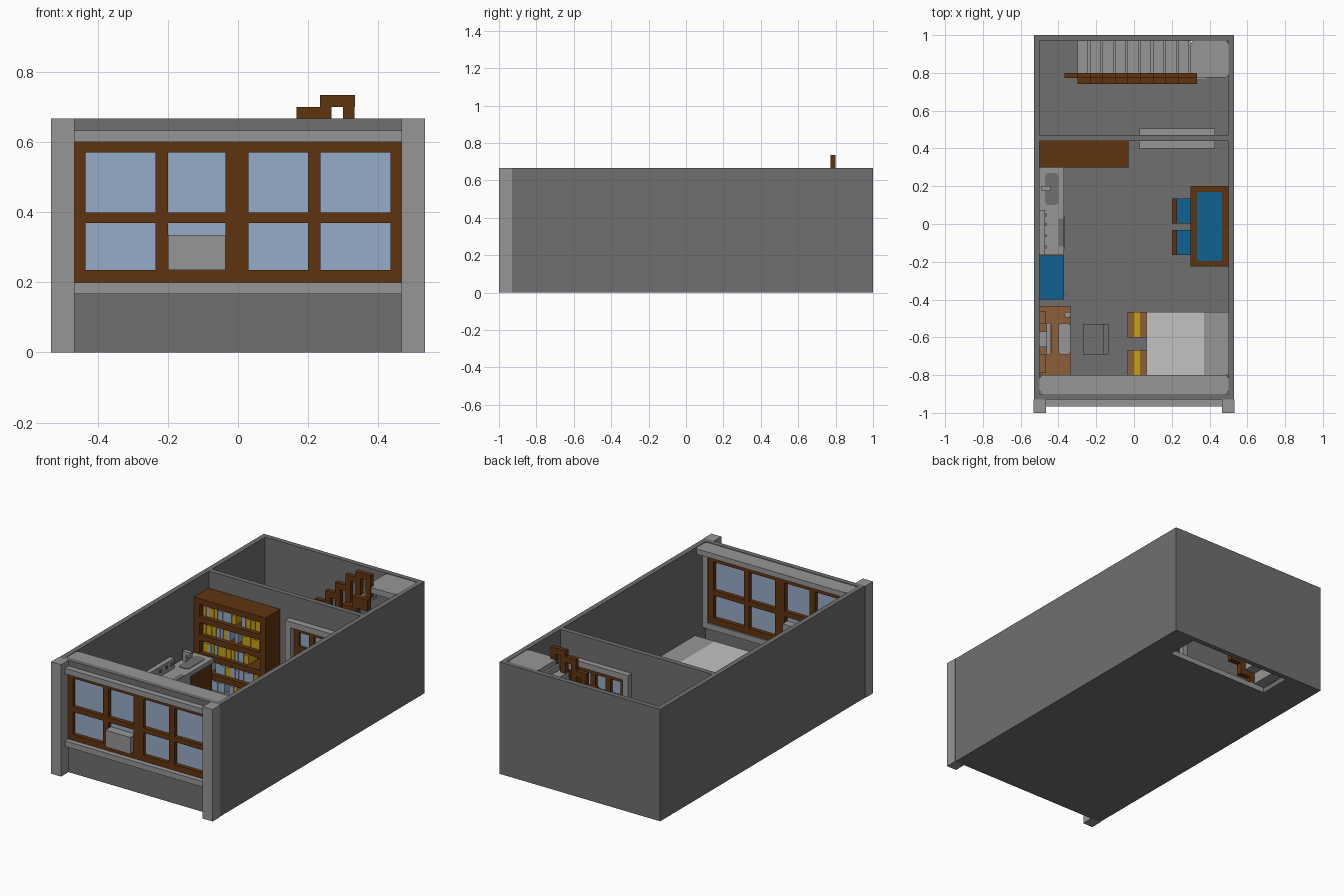
import bpy, bmesh, math, random

cube = bpy.data.objects.get("Cube")
if cube:
    bpy.data.objects.remove(cube, do_unlink=True)
random.seed(4)


def material(name, hex_code):
    def lin(v):
        v /= 255
        return v / 12.92 if v <= 0.04045 else ((v + 0.055) / 1.055) ** 2.4
    col = [lin((hex_code >> s) & 255) for s in (16, 8, 0)] + [1]
    m = bpy.data.materials.new(name)
    m.use_nodes = True
    m.diffuse_color = col
    m.node_tree.nodes["Principled BSDF"].inputs["Base Color"].default_value = col
    return m


DARK = material("dark grey", 0x707070)
LIGHT = material("light grey", 0x969696)
WOOD = material("dark wood", 0x603410)
OAK = material("light wood", 0x8C6038)
GLASS = material("pale blue", 0x95ACC8)
BLUE = material("blue", 0x0E6490)
YELLOW = material("yellow", 0xC8A010)
WHITE = material("linen", 0xC2C2C2)


def boxes(name, mat, specs, bevel=0):
    """One object from boxes given as (x0, x1, y0, y1, z0, z1); bevel rounds upright edges."""
    bm = bmesh.new()
    for x0, x1, y0, y1, z0, z1 in specs:
        vs = bmesh.ops.create_cube(bm, size=1)["verts"]
        for v in vs:
            v.co = (x1 if v.co.x > 0 else x0, y1 if v.co.y > 0 else y0, z1 if v.co.z > 0 else z0)
    if bevel:
        up = [e for e in bm.edges if abs(e.verts[0].co.z - e.verts[1].co.z) > 1e-4]
        bmesh.ops.bevel(bm, geom=up, offset=bevel, segments=4, affect='EDGES', profile=0.5)
    me = bpy.data.meshes.new(name)
    bm.to_mesh(me)
    bm.free()
    me.materials.append(mat)
    ob = bpy.data.objects.new(name, me)
    bpy.context.collection.objects.link(ob)
    return ob


def ring(x0, x1, y0, y1, z0, z1, t):
    """Upright rectangular frame facing the front."""
    return [(x0, x0 + t, y0, y1, z0, z1), (x1 - t, x1, y0, y1, z0, z1),
            (x0 + t, x1 - t, y0, y1, z0, z0 + t), (x0 + t, x1 - t, y0, y1, z1 - t, z1)]


H = 0.667
FL = 0.03

# Shell: floor with stairwell opening, walls, partition with doorway
boxes("floor", DARK, [(-.53, .53, -.93, .775, 0, FL), (-.53, -.3, .775, 1, 0, FL),
                      (.38, .53, .775, 1, 0, FL), (-.3, .38, .97, 1, 0, FL)])
boxes("stairwell_rim", LIGHT, [(-.3, .38, .767, .777, .001, FL + .002)])
boxes("outer_walls", DARK, [(-.53, -.5, -.93, 1, FL, H), (.5, .53, -.93, 1, FL, H),
                            (-.5, .5, .97, 1, FL, H)])
boxes("partition", DARK, [(-.5, .06, .44, .47, FL, H), (.4, .5, .44, .47, FL, H),
                          (.06, .4, .44, .47, .5, H)])
boxes("front_wall", DARK, [(-.5, .5, -.93, -.9, FL, .2), (-.5, .5, -.93, -.9, .6, H),
                           (-.5, -.467, -.93, -.9, .2, .6), (.467, .5, -.93, -.9, .2, .6)])
boxes("front_pillars", LIGHT, [(s * .5 - .033 if s < 0 else .467, -.467 if s < 0 else .533,
                                -1, -.93, 0, H) for s in (-1, 1)])

# Front window
boxes("window_sills", LIGHT, [(-.467, .467, -.965, -.93, z, z + .033) for z in (.167, .6)])
boxes("inner_surround", LIGHT, ring(-.5, .5, -.9, -.87, .167, .633, .033))
boxes("curtain_box", LIGHT, [(-.5, .5, -.9, -.8, .633, .664)], .02)
uprights = [(-.467, -.435), (-.235, -.2), (-.035, .03), (.2, .235), (.435, .467)]
rails = [(.2, .235), (.37, .4), (.57, .6)]
boxes("window_frame", WOOD, [(a, b, -.935, -.88, .2, .6) for a, b in uprights] +
      [(a[1], b[0], -.935, -.88, z0, z1) for a, b in zip(uprights, uprights[1:]) for z0, z1 in rails])
boxes("window_glass", GLASS, [(-.46, .46, -.912, -.904, .21, .59)])
boxes("air_unit", LIGHT, [(-.2, -.035, -.964, -.86, .235, .335)])

# Inner door
boxes("door_frame", LIGHT, [(a, b, .4, .505, FL, .53) for a, b in ((.03, .065), (.395, .43))] +
      [(.065, .395, .4, .505, .495, .53)])
stile = [.065 + i * .099 for i in range(4)]
boxes("door_leaf", WOOD, [(.065, .395, .435, .475, FL, .25)] +
      [(x, x + .033, .435, .475, .25, .495) for x in stile] +
      [(x + .033, x + .099, .435, .475, z, z + .033) for x in stile[:3] for z in (.345, .462)])
boxes("door_glass", GLASS, [(.07, .39, .451, .459, .25, .48)])
boxes("door_handles", LIGHT, [(.085, .11, .42, .49, .21, .225)])

# Staircase rising towards the left
S = .2 / 3
treads, stringer, handrail = [], [], []
for k in range(9):
    x, z = .3 - S * (k + 1), .6 - S * k
    treads += [(x, x + S, .775, .97, z - .033, z), (x + S - .012, x + S, .775, .97, z, z + S - .033)]
    stringer += [(x, x + S + .033, .742, .775, max(z - S, FL), z)]
for k in range(10):
    x, z = .3 - S * (k + 1), .6 - S * k
    top = .735 if k == 0 else .70 - S * (k - 1)
    handrail += [(x, x + .033, .773, .8, max(z, FL), top), (x + .033, x + .1, .773, .8, top - .035, top)]
handrail.append((.3, .333, .773, .8, .6, .70))
boxes("stair_treads", LIGHT, treads)
boxes("stair_stringer", WOOD, stringer)
boxes("stair_handrail", WOOD, handrail)
boxes("stair_landing", LIGHT, [(.3, .5, .775, .97, .63, .664)], .02)

# Bookcase
N, P = 5, .107
boxes("bookcase", WOOD, [(-.5, -.03, .42, .44, FL, .565), (-.5, -.465, .3, .42, FL, .565),
                         (-.065, -.03, .3, .42, FL, .565)] +
      [(-.465, -.065, .3, .42, max(.53 - i * P, FL), .565 - i * P) for i in range(N + 1)])
books = {"yellow_books": [], "pale_books": []}
for i in range(N):
    base, x = .565 - (i + 1) * P, -.46
    while x < -.1:
        w = random.uniform(.018, .034)
        if random.random() < .85:
            key = "yellow_books" if random.random() < .6 else "pale_books"
            books[key].append((x, x + w, .325, .41, base, base + random.uniform(.05, .066)))
        x += w + .002
boxes("yellow_books", YELLOW, books["yellow_books"])
boxes("pale_books", GLASS, books["pale_books"])

# Kitchen along the right wall
C = .235
boxes("kitchen_cabinet", WOOD, [(-.5, -.38, .085, .3, FL, C - .025)])
boxes("worktop", LIGHT, [(-.5, -.37, .08, .3, C - .025, C)])
boxes("sink_basin", DARK, [(-.47, -.4, .1, .27, C - .002, C + .003)], .02)
boxes("tap", LIGHT, [(-.49, -.465, .175, .2, C, .295), (-.465, -.44, .175, .2, .275, .295),
                     (-.452, -.44, .175, .2, .26, .275)])
boxes("stove", LIGHT, [(-.5, -.37, -.165, .08, FL, C), (-.5, -.472, -.165, .075, C, .295)])
boxes("oven_window", DARK, [(-.37, -.364, -.13, .04, .07, .18)])
boxes("stove_knobs", DARK, [(-.472, -.464, y, y + .015, .262, .277) for y in (-.13, -.07, -.01, .04)])
boxes("stove_plates", DARK, [(-.4, -.37, -.12, .03, C, C + .002)], .008)
boxes("blue_cupboard", BLUE, [(-.5, -.37, -.4, -.167, FL, C)])
boxes("cupboard_handle", LIGHT, [(-.37, -.362, -.38, -.365, .1, .18)])

# Dining table and chairs
boxes("table", WOOD, [(.3, .5, -.225, .2, .17, .2)] +
      [(x, x + .033, y, y + .033, FL, .17) for x in (.3, .467) for y in (-.225, .167)])
boxes("table_cloth", BLUE, [(.333, .467, -.195, .17, .199, .204)], .015)
for n, y in (("front", -.165), ("rear", .003)):
    boxes(n + "_chair", WOOD, [(.2, .228, y, y + .133, FL, .25), (.228, .32, y, y + .133, .1, .12)] +
          [(.295, .32, v, v + .025, FL, .1) for v in (y, y + .108)])
    boxes(n + "_chair_seat", BLUE, [(.228, .32, y, y + .133, .12, .133)])

# Bed with foot chests
boxes("bed_base", WOOD, [(.07, .5, -.795, -.475, FL, .08)])
boxes("blanket", WHITE, [(.065, .37, -.8, -.467, .075, .145)])
boxes("bed_head", LIGHT, [(.37, .5, -.8, -.467, .075, .145)])
for n, y in (("front", -.8), ("rear", -.6)):
    boxes(n + "_chest", OAK, [(-.035, .065, y, y + .133, FL, .12)])
    boxes(n + "_chest_band", YELLOW, [(0, .033, y - .001, y + .134, FL, .122)])

# Desk with computer and chair
boxes("desk", OAK, [(-.5, -.335, -.8, -.433, .17, .2), (-.5, -.335, -.8, -.77, FL, .17),
                    (-.5, -.335, -.463, -.433, FL, .17)])
boxes("desk_back_edge", OAK, [(-.5, -.467, -.79, -.69, .2, .23), (-.5, -.467, -.53, -.46, .2, .23)])
boxes("monitor", LIGHT, [(-.462, -.44, -.69, -.525, .22, .33), (-.5, -.462, -.65, -.57, .2, .28)])
boxes("monitor_screen", DARK, [(-.44, -.437, -.68, -.535, .23, .32)])
boxes("keyboard", LIGHT, [(-.4, -.337, -.69, -.527, .2, .21)], .012)
boxes("mouse", LIGHT, [(-.367, -.337, -.495, -.465, .2, .21)], .01)
boxes("desk_chair", DARK, [(-.27, -.135, -.69, -.53, .1, .125), (-.165, -.135, -.69, -.53, .125, .25)] +
      [(x, x + .025, y, y + .025, FL, .1) for x in (-.27, -.16) for y in (-.69, -.555)])
